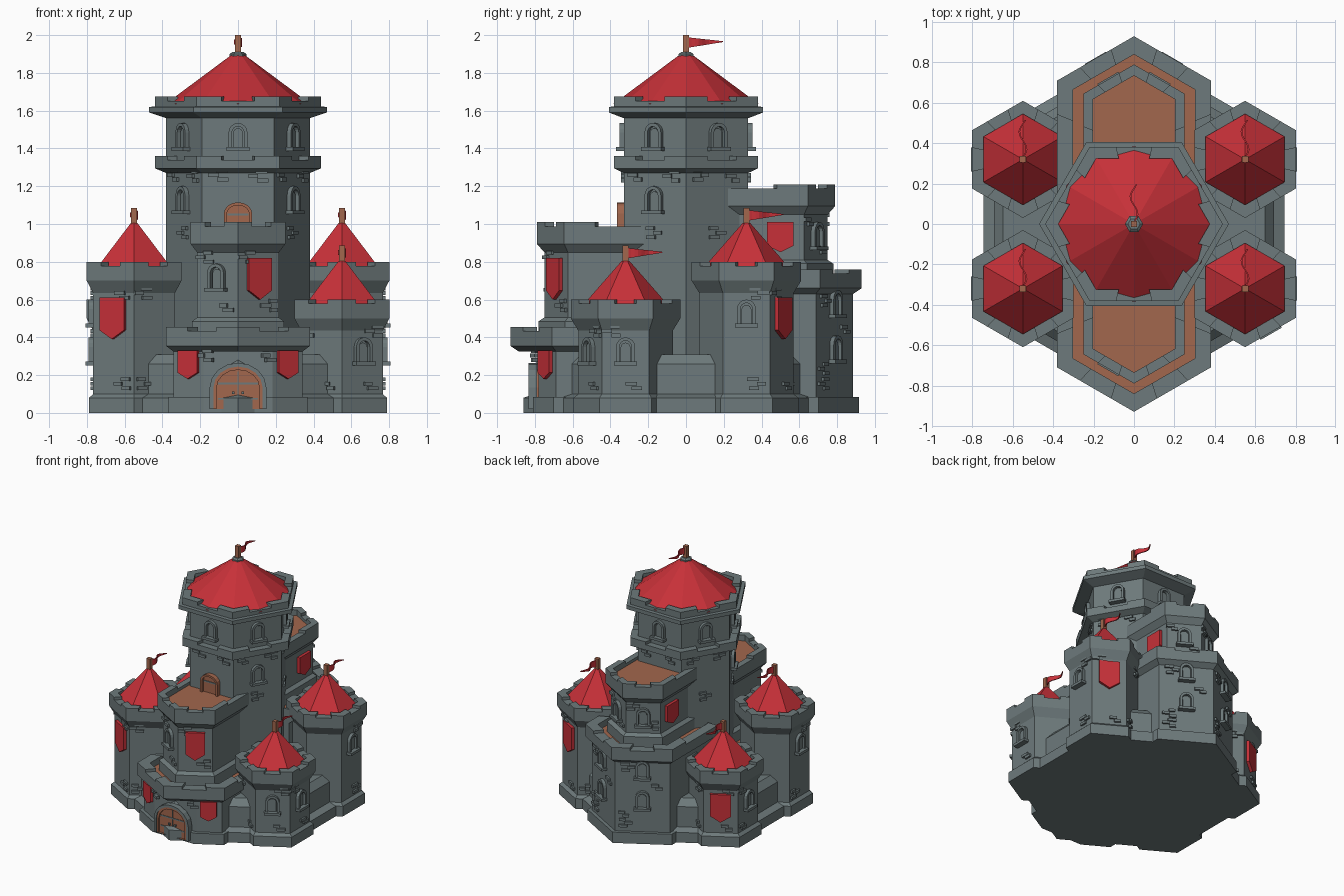
import bpy, bmesh, math, random
from mathutils import Matrix, Vector

if "Cube" in bpy.data.objects:
    bpy.data.objects.remove(bpy.data.objects["Cube"])
random.seed(4)
rad = math.radians
C30, T30 = math.cos(rad(30)), math.tan(rad(30))

def mat(name, rgb):
    m = bpy.data.materials.new(name)
    m.diffuse_color = (*rgb, 1)
    m.use_nodes = True
    m.node_tree.nodes["Principled BSDF"].inputs["Base Color"].default_value = m.diffuse_color
    return m
STONE = mat("grey_stone", (0.155, 0.195, 0.2))
RED = mat("red_cloth", (0.57, 0.03, 0.04))
WOOD = mat("brown_wood", (0.36, 0.135, 0.075))

def loft(name, rings, m=STONE, matrix=None, cap=(True, True), end_mat=None):
    """Skin a stack of equal-count point rings."""
    bm = bmesh.new()
    vs = [[bm.verts.new(p) for p in r] for r in rings]
    n = len(vs[0])
    for a, b in zip(vs, vs[1:]):
        for i in range(n):
            j = (i + 1) % n
            bm.faces.new((a[i], a[j], b[j], b[i]))
    if cap[0]:
        bm.faces.new(vs[0][::-1])
    if cap[1]:
        bm.faces.new(vs[-1]).material_index = 1 if end_mat else 0
    bmesh.ops.recalc_face_normals(bm, faces=bm.faces)
    if matrix:
        bm.transform(matrix)
    me = bpy.data.meshes.new(name)
    bm.to_mesh(me)
    bm.free()
    me.materials.append(m)
    if end_mat:
        me.materials.append(end_mat)
    ob = bpy.data.objects.new(name, me)
    bpy.context.collection.objects.link(ob)
    return ob

def at(outline, z):
    return [(x, y, z) for x, y in outline]

def ngon(cx, cy, rot=0, n=6):
    return lambda r: [(cx + r * math.cos(rad(rot) + i * math.tau / n),
                       cy + r * math.sin(rad(rot) + i * math.tau / n)) for i in range(n)]

def prow(c, s, back, flat=None):
    """Half-hexagon outline that points along s*y and runs straight back to the keep."""
    def f(r):
        h, tip = r * C30, c + r
        if flat:
            x = (tip - flat) / T30
            mid = [(-x, s * flat), (x, s * flat)]
        else:
            mid = [(0, s * tip)]
        return [(-h, s * back), (-h, s * (c + r / 2)), *mid, (h, s * (c + r / 2)), (h, s * back)]
    return f

def stack(name, fn, prof, m=STONE):
    return loft(name, [at(fn(r), z) for r, z in prof], m)

def lerp(a, b, t):
    return (a[0] + (b[0] - a[0]) * t, a[1] + (b[1] - a[1]) * t)

def parapet(name, fn, prof, rin, floor_z, top, floor=None, open_back=False):
    """Flared rim with an inner floor and a merlon wrapping every corner."""
    rout, zlow = prof[-1]
    rings = [at(fn(r), z) for r, z in prof] + [at(fn(rin), zlow), at(fn(rin), floor_z)]
    loft(name, rings, end_mat=floor)
    o, q = fn(rout), fn(rin)
    n = len(o)
    for i in range(n):
        if open_back and i in (0, n - 1):
            continue
        p, k = i - 1, (i + 1) % n
        poly = [lerp(o[i], o[p], .3), o[i], lerp(o[i], o[k], .3),
                lerp(q[i], q[k], .3), q[i], lerp(q[i], q[p], .3)]
        loft(name + "_merlon", [at(poly, zlow - .01), at(poly, top)])

def face(cx, cy, ap, ang, u, z):
    """Frame on a wall: x along the wall, y outward, z up."""
    a = rad(ang)
    p = Vector((cx + ap * math.cos(a), cy + ap * math.sin(a), z))
    return Matrix.Translation(p) @ Matrix.Rotation(a - math.pi / 2, 4, 'Z') @ Matrix.Translation((u, 0, 0))

def box(name, x0, x1, y0, y1, z0, z1, m=STONE, mx=None):
    r = [(x0, y0), (x1, y0), (x1, y1), (x0, y1)]
    return loft(name, [at(r, z0), at(r, z1)], m, mx)

def arch(w, h, y, rise=None, z0=0, n=8):
    rise = rise or w / 2
    arc = [(w / 2 * math.cos(t), y, h - rise + rise * math.sin(t))
           for t in [math.pi * (1 - i / n) for i in range(n + 1)]]
    return [(-w / 2, y, z0)] + arc + [(w / 2, y, z0)]

def arch_frame(name, w, h, t, d, mx, m=STONE, rise=None):
    ri = rise - t if rise else None
    loft(name, [arch(w, h, -.01, rise), arch(w, h, d, rise),
                arch(w - 2 * t, h - t, d, ri), arch(w - 2 * t, h - t, -.01, ri)], m, mx, (False, False))

def window(mx):
    arch_frame("window_frame", .1, .14, .018, .024, mx)
    loft("window_pane", [arch(.052, .112, -.01), arch(.052, .112, .008)], STONE, mx)
    box("window_sill", -.06, .06, -.01, .042, -.008, .012, STONE, mx)

def banner(mx, w=.15, h=.22):
    pts = [(-w / 2, h), (w / 2, h), (w / 2, h * .22), (0, 0), (-w / 2, h * .22)]
    loft("banner", [[(x, y, z) for x, z in pts] for y in (-.005, .022)], RED, mx)

def bricks(mx):
    for dx, dz in random.choice([((-.02, 0), (.03, .024), (-.015, .048)), ((0, 0), (.03, .024)), ((.02, 0), (-.02, .024), (.025, .048))]):
        w = random.uniform(.022, .032)
        box("brick", dx - w, dx + w, -.01, .014, dz, dz + .02, STONE, mx)

def flag(x, y, z, pole=.1):
    box("flag_pole", x - .016, x + .016, y - .016, y + .016, z - .03, z + pole, WOOD)
    top, n, rings = z + pole - .012, 10, []
    for i in range(n + 1):
        t = i / n
        wx, yy = x + .018 * math.sin(t * 7), y + .01 + .185 * t
        hi, lo = top - .02 * t, top - .055 + .03 * t
        rings.append([(wx - .004, yy, lo), (wx + .004, yy, lo), (wx + .004, yy, hi), (wx - .004, yy, hi)])
    loft("flag", rings, RED)

# Low curtain wall joining everything
stack("curtain_wall", ngon(0, 0, 30), [(.86, 0), (.86, .08), (.80, .10), (.80, .26), (.75, .31)])

# Central keep
keep = ngon(0, 0)
stack("keep_body", keep, [(.38, 0), (.38, 1.6)])
parapet("keep_middle_rim", keep, [(.38, 1.27), (.44, 1.295), (.44, 1.338)], .375, 1.33, 1.36)
parapet("keep_top_rim", keep, [(.38, 1.56), (.425, 1.575), (.47, 1.59), (.47, 1.62), (.44, 1.622), (.44, 1.65)], .375, 1.6, 1.675)
stack("keep_roof", ngon(0, 0, 0, 12), [(.385, 1.635), (.035, 1.895)], RED)
stack("keep_roof_cap", keep, [(.03, 1.88), (.045, 1.885), (.045, 1.9), (.03, 1.91)])
flag(0, 0, 1.9)
for a in range(-150, 180, 60):
    window(face(0, 0, .38 * C30, a, 0, 1.395))
    for u, z in ((-.11, 1.22), (.1, 1.225), (.0, .92)):
        if a != -90 or z > 1:
            bricks(face(0, 0, .38 * C30, a, u, z))
for a in (-30, -150):
    window(face(0, 0, .38 * C30, a, 0, 1.06))

# Balcony door on the keep
mx = face(0, 0, .33, -90, 0, .96)
arch_frame("balcony_door_frame", .15, .155, .016, .035, mx, WOOD, .06)
loft("balcony_door", [arch(.12, .14, -.01, .045), arch(.12, .14, .015, .045)], WOOD, mx)
box("balcony_door_strap", -.055, .055, .01, .02, .085, .095, STONE, mx)

# Corner towers: position, rim height, banner face, window faces
for cx, cy, top, ban, wins in ((-.55, -.32, .8, -120, (180,)), (.55, -.32, .6, None, (0, -60)),
                               (.55, .32, .8, 60, (0,)), (-.55, .32, .6, 120, (180,))):
    fn = ngon(cx, cy, 30)
    ap = .25 * C30
    stack("tower_base", fn, [(.275, 0), (.275, .08), (.25, .10)])
    stack("tower_body", fn, [(.25, .05), (.25, top - .1)])
    parapet("tower_rim", fn, [(.25, top - .165), (.29, top - .1), (.29, top - .022)], .225, top - .04, top)
    stack("tower_roof", fn, [(.23, top - .035), (.02, top + .205)], RED)
    flag(cx, cy, top + .2, .085)
    if ban is not None:
        banner(face(cx, cy, ap, ban, 0, top - .41))
    for a in wins:
        window(face(cx, cy, ap, a, 0, top - .34))
    for a in range(0, 360, 60):
        if (cx * math.cos(rad(a)) + cy * math.sin(rad(a))) > 0:
            bricks(face(cx, cy, ap, a, random.choice((-.06, .06)), .12))
            bricks(face(cx, cy, ap, a, random.choice((-.07, .07)), top - .2))

# Front and rear bastions: lower block and taller turret
for s, low, high, flat, bflat in ((-1, .455, 1.01, .78, .81), (1, .76, 1.21, None, None)):
    lo, up = prow(.49, s, .15), prow(.5, s, .1)
    stack("bastion_base", prow(.49, s, .15, bflat), [(.425, 0), (.425, .08), (.425, .085)])
    stack("bastion_body", prow(.49, s, .15, flat), [(.395, .05), (.395, low - .1)])
    parapet("bastion_rim", lo, [(.395, low - .13), (.44, low - .1), (.44, low - .022)], .35, low - .05, low, WOOD, True)
    stack("turret_base", up, [(.28, low - .06), (.28, low + .03), (.25, low + .05)])
    stack("turret_body", up, [(.25, low), (.25, high - .08)])
    parapet("turret_rim", up, [(.25, high - .16), (.29, high - .115), (.29, high - .022)], .235, high - .045, high, WOOD, True)
    for a in (60 * s, 120 * s):
        bricks(face(0, s * .5, .25 * C30, a, .07, high - .22))
        bricks(face(0, s * .5, .25 * C30, a, -.07, low + .08))
        bricks(face(0, s * .49, .395 * C30, a, .12 if s > 0 else 0, .12 if s > 0 else .27))

# Front turret and gate dressings
window(face(0, -.5, .25 * C30, -120, 0, .65))
banner(face(0, -.5, .25 * C30, -60, 0, .6), .14)
for a, u in ((-60, -.1), (-120, .1)):
    banner(face(0, -.49, .395 * C30, a, u, .18), .12, .15)

# Rear windows and banners
for a in (60, 120):
    window(face(0, .5, .25 * C30, a, 0, .87))
    for z in (.27, .51):
        window(face(0, .49, .395 * C30, a, 0, z))
    for u, z in ((-.12, .42), (.12, .2), (.1, .56)):
        bricks(face(0, .49, .395 * C30, a, u, z))
for a in (0, 180):
    banner(face(0, .5, .25 * C30, a, 0, .85), .14, .16)

# Main gate
mx = face(0, 0, .80, -90, 0, .02)
arch_frame("gate_stone_arch", .3, .245, .02, .035, mx, STONE, .13)
arch_frame("gate_wood_arch", .262, .226, .018, .028, mx, WOOD, .112)
loft("gate_door", [arch(.23, .21, -.03, .095), arch(.23, .21, .016, .095)], WOOD, mx)
for z in (.05, .13):
    box("gate_strap", -.105, .105, .012, .02, z, z + .01, STONE, mx)
box("gate_seam", -.002, .002, .012, .018, 0, .2, STONE, mx)
for x in (-.025, .025):
    box("gate_handle", x - .007, x + .007, .01, .028, .08, .094, STONE, mx)
